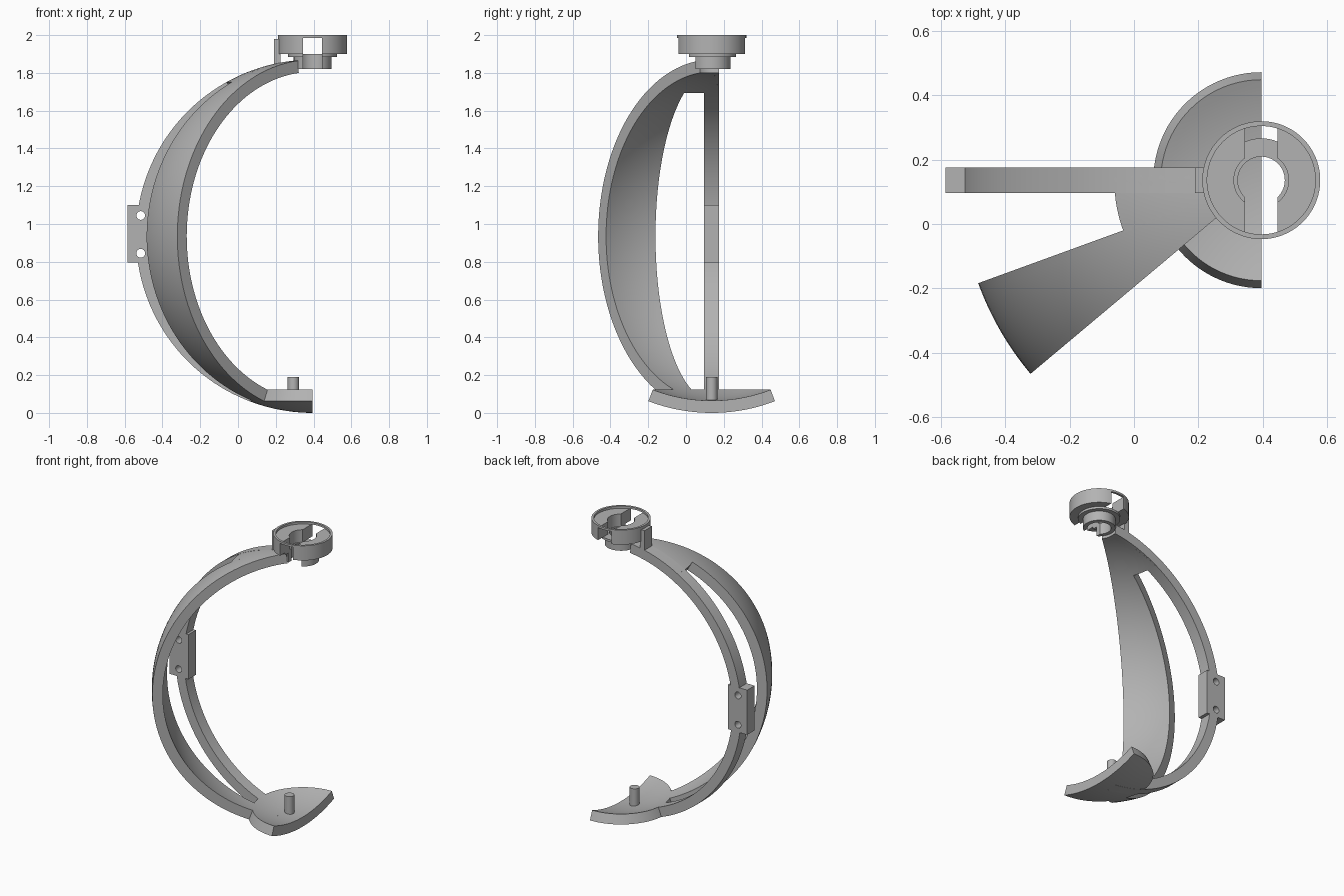
import bpy, bmesh, math
from mathutils import Vector, Matrix

if "Cube" in bpy.data.objects:
    bpy.data.objects.remove(bpy.data.objects["Cube"])

CX, CY, CZ = 0.395, 0.136, 0.935      # centre of the sphere all arcs share
RO, RI = 0.935, 0.87                  # outer and inner shell radius

grey = bpy.data.materials.new("grey_plastic")
grey.diffuse_color = (0.45, 0.45, 0.45, 1)
grey.use_nodes = True
grey.node_tree.nodes["Principled BSDF"].inputs["Base Color"].default_value = grey.diffuse_color


def finish(name, bm):
    bmesh.ops.remove_doubles(bm, verts=bm.verts, dist=1e-5)
    bmesh.ops.recalc_face_normals(bm, faces=bm.faces)
    me = bpy.data.meshes.new(name)
    bm.to_mesh(me)
    bm.free()
    me.materials.append(grey)
    ob = bpy.data.objects.new(name, me)
    bpy.context.collection.objects.link(ob)
    return ob


def block(name, x0, x1, y0, y1, z0, z1):
    bm = bmesh.new()
    size = Matrix.Diagonal((x1 - x0, y1 - y0, z1 - z0, 1))
    mid = Matrix.Translation(((x0 + x1) / 2, (y0 + y1) / 2, (z0 + z1) / 2))
    bmesh.ops.create_cube(bm, size=1, matrix=mid @ size)
    return finish(name, bm)


def cylinder(name, r, x, y, z0, z1, seg=64):
    bm = bmesh.new()
    bmesh.ops.create_cone(bm, cap_ends=True, segments=seg, radius1=r, radius2=r,
                          depth=z1 - z0,
                          matrix=Matrix.Translation((x, y, (z0 + z1) / 2)))
    return finish(name, bm)


def solid_grid(name, nu, nv, point):
    """Closed thick sheet; point(u, v, side) with u, v in 0..1, side 0 or 1."""
    bm = bmesh.new()
    P = [[[bm.verts.new(point(i / nu, j / nv, k)) for k in (0, 1)]
          for j in range(nv + 1)] for i in range(nu + 1)]
    for i in range(nu):
        for j in range(nv):
            for k in (0, 1):
                bm.faces.new((P[i][j][k], P[i + 1][j][k], P[i + 1][j + 1][k], P[i][j + 1][k]))
    for i in range(nu):
        for j in (0, nv):
            bm.faces.new((P[i][j][0], P[i + 1][j][0], P[i + 1][j][1], P[i][j][1]))
    for j in range(nv):
        for i in (0, nu):
            bm.faces.new((P[i][j][0], P[i][j + 1][0], P[i][j + 1][1], P[i][j][1]))
    return finish(name, bm)


def shell(name, az0, az1, pol0, pol1, nu, nv):
    """Piece of the spherical shell, azimuth and polar angle in degrees."""
    def point(u, v, k):
        a = math.radians(az0 + (az1 - az0) * u)
        p = math.radians(pol0 + (pol1 - pol0) * v)
        d = Vector((math.sin(p) * math.cos(a), math.sin(p) * math.sin(a), math.cos(p)))
        return Vector((CX, CY, CZ)) + d * (RO if k else RI)
    return solid_grid(name, nu, nv, point)


def cut(ob, cutters):
    bpy.context.view_layer.objects.active = ob
    for c in cutters:
        m = ob.modifiers.new("cut", 'BOOLEAN')
        m.operation, m.solver, m.object = 'DIFFERENCE', 'EXACT', c
        bpy.ops.object.modifier_apply(modifier=m.name)
        bpy.data.objects.remove(c)


# Wide curved band and the web joining it to the rib at the top
shell("curved_band", 200, 220, 6.3, 173, 10, 72)
shell("top_web", 175, 201, 6.3, 29.2, 10, 12)

# Half-round bowl at the foot, with its pin
shell("base_bowl", 90, 270, 159, 180, 48, 12)
cylinder("base_pin", 0.03, 0.293, CY, 0.06, 0.19, 32)


# Narrow rib of constant width
def rib_point(u, v, k):
    p = math.radians(6.3 + (173.7 - 6.3) * u)
    r = RO if k else RI
    return Vector((CX - r * math.sin(p), CY + (v - 0.5) * 0.08, CZ + r * math.cos(p)))


solid_grid("narrow_rib", 72, 1, rib_point)

# Mounting block with two bolt holes through it
mount = block("mounting_block", -0.585, -0.442, CY - 0.04, CY + 0.04, 0.795, 1.1)
holes = []
for z in (0.845, 1.045):
    h = cylinder("bolt_hole", 0.023, 0, 0, -0.3, 0.3, 24)
    h.matrix_world = Matrix.Translation((-0.515, CY, z)) @ Matrix.Rotation(math.pi / 2, 4, 'X')
    holes.append(h)
bpy.context.view_layer.update()
cut(mount, holes)
# same holes through the rib inside the block
holes = []
for z in (0.845, 1.045):
    h = cylinder("bolt_hole", 0.023, 0, 0, -0.3, 0.3, 24)
    h.matrix_world = Matrix.Translation((-0.515, CY, z)) @ Matrix.Rotation(math.pi / 2, 4, 'X')
    holes.append(h)
bpy.context.view_layer.update()
cut(bpy.data.objects["narrow_rib"], holes)

# Upright tab tying the rib to the socket
block("socket_tab", 0.19, 0.225, CY - 0.04, CY + 0.04, 1.835, 1.98)

# Round socket: shallow recess, round hole and a through channel
socket = cylinder("socket_ring", 0.183, CX, CY, 1.9, 2.0, 96)
cut(socket, [cylinder("recess", 0.168, CX, CY, 1.985, 2.1, 96),
             cylinder("bore", 0.085, CX, CY, 1.8, 2.1),
             block("channel", CX - 0.05, CX + 0.05, CY - 0.4, CY + 0.4, 1.8, 1.986)])

# Flange and short tube below, both open towards the front
for name, r, z0, z1 in (("socket_flange", 0.13, 1.885, 1.9),
                        ("socket_tube", 0.1, 1.82, 1.885)):
    part = cylinder(name, r, CX, CY, z0, z1)
    cut(part, [cylinder("bore", 0.073, CX, CY, 1.7, 2.1),
               block("opening", CX - 0.05, CX + 0.05, CY - 0.4, CY, 1.7, 2.1)])

# Smooth curved surfaces, keep edges sharp
for ob in bpy.context.scene.objects:
    ob.select_set(True)
    bpy.context.view_layer.objects.active = ob
bpy.ops.object.shade_smooth_by_angle(angle=math.radians(30))
